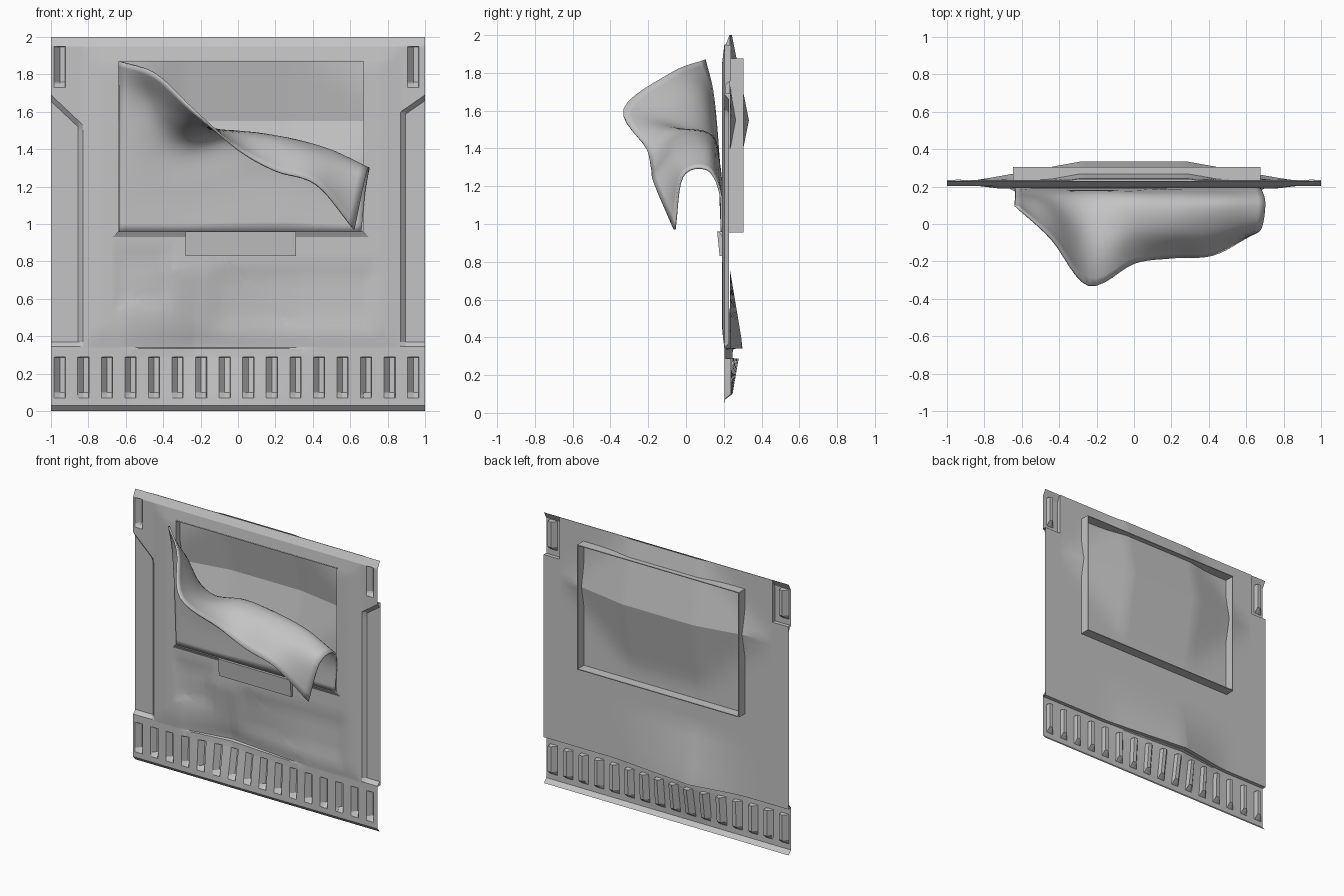
import bpy, bmesh, math
from mathutils import Vector

if "Cube" in bpy.data.objects:
    bpy.data.objects.remove(bpy.data.objects["Cube"])

grey = bpy.data.materials.new("worn grey metal")
grey.diffuse_color = (0.55, 0.55, 0.55, 1)
grey.use_nodes = True
grey.node_tree.nodes["Principled BSDF"].inputs["Base Color"].default_value = grey.diffuse_color

WX0, WX1, WZ0, WZ1 = -0.64, 0.67, 0.96, 1.87       # window opening
# slots: bottom row plus one in each top corner (x left, z bottom)
SLOTS = [(-0.983 + 0.126 * i, 0.07) for i in range(16)] + [(-0.983, 1.73), (0.907, 1.73)]
SW, SH = 0.06, 0.22
# side recesses: side, inner x, corner z, run, rise of the diagonal
SIDES = [(-1, 0.83, 1.53, 0.17, 0.16), (1, 0.87, 1.60, 0.13, 0.09)]


def clamp(v):
    return max(0.0, min(1.0, v))


def finish(name, bm, angle=30):
    me = bpy.data.meshes.new(name)
    bm.to_mesh(me)
    bm.free()
    me.materials.append(grey)
    ob = bpy.data.objects.new(name, me)
    bpy.context.collection.objects.link(ob)
    bpy.ops.object.select_all(action='DESELECT')
    ob.select_set(True)
    bpy.context.view_layer.objects.active = ob
    bpy.ops.object.shade_smooth_by_angle(angle=math.radians(angle))
    return ob


def cut_sheet(xs, zs, extra=()):
    """Flat 2 x 2 sheet cut along the given lines."""
    bm = bmesh.new()
    bm.faces.new([bm.verts.new((x, 0, z)) for x, z in ((-1, 0), (1, 0), (1, 2), (-1, 2))])
    planes = [((x, 0, 0), (1, 0, 0)) for x in xs] + [((0, 0, z), (0, 0, 1)) for z in zs]
    for co, no in planes + list(extra):
        bmesh.ops.bisect_plane(bm, geom=bm.verts[:] + bm.edges[:] + bm.faces[:],
                               plane_co=co, plane_no=no, dist=1e-5)
    return bm


def drop(bm, rule):
    out = []
    for f in bm.faces:
        c = f.calc_center_median()
        if rule(c.x, c.z):
            out.append(f)
    bmesh.ops.delete(bm, geom=out, context='FACES')


def low_dent(x, z):
    """Blow pushed backwards just above the slot row, torn at z 0.34."""
    dx = x + 0.23
    wx = clamp(1 - abs(dx) / (0.38 if dx < 0 else 0.65))
    if z > 0.338:
        return 0.065 * wx * clamp((0.75 - z) / 0.39)
    return 0.045 * wx * clamp((z - 0.05) / 0.25)


def box_ramp(x, z, x0, x1, z0, z1, w):
    return clamp(min(x - x0, x1 - x, z - z0, z1 - z) / w)


def front_y(x, z):
    y = 0.203 - 0.012 * box_ramp(x, z, -0.83, 0.87, 0.34, 1.95, 0.1)
    # pressed fields under the window
    y += 0.013 * box_ramp(x, z, -0.67, -0.33, 0.54, 0.88, 0.06)
    y += 0.013 * box_ramp(x, z, -0.16, 0.76, 0.41, 0.80, 0.08)
    # side recesses
    for s, xi, zc, run, rise in SIDES:
        d = min(s * x - xi, ((zc - z) * run + (s * x - xi) * rise) / math.hypot(run, rise), z - 0.345)
        y += (0.228 - y) * clamp(d / 0.025)
    # slots with sloped left and bottom walls
    for sx, sz in SLOTS:
        y += 0.035 * clamp(min((x - sx) / 0.03, (sx + SW - x) / 0.003,
                               (z - sz) / 0.03, (sz + SH - z) / 0.003))
    # bevelled top and bottom edges
    y += (0.23 - y) * max(clamp((z - 1.95) / 0.05), clamp((0.03 - z) / 0.03))
    return y + low_dent(x, z)


# front sheet
xs = [round(-0.95 + 0.1 * i, 3) for i in range(20)] + [WX0, WX1, -0.23]
zs = [0.03, 0.335, 0.341, 0.345, 0.37, 1.95] + [round(0.4 + 0.05 * i, 3) for i in range(31)] + [WZ0, WZ1]
for sx, sz in SLOTS:
    xs += [sx, sx + 0.03, sx + SW - 0.003, sx + SW]
for sz in (0.07, 1.73):
    zs += [sz, sz + 0.03, sz + SH - 0.003, sz + SH]
diag = []
for s, xi, zc, run, rise in SIDES:
    xs += [s * xi, s * (xi + 0.025)]
    n = Vector((s * rise, 0, -run)).normalized()
    for off in (0, 0.025):
        diag.append((Vector((s * xi, 0, zc)) + n * off, n))
bm = cut_sheet(sorted(set(xs)), sorted(set(zs)), diag)
drop(bm, lambda x, z: WX0 < x < WX1 and WZ0 < z < WZ1)
for v in bm.verts:
    v.co.y = front_y(v.co.x, v.co.z)
finish("front_panel", bm, 20)


# back sheet, bulging behind the window
def back_y(x, z):
    bulge = 0.333 - 0.18 * max(0, abs(x) - 0.29) - 0.2 * abs(z - 1.55)
    return max(0.234, bulge) + low_dent(x, z)


bm = cut_sheet([-0.87, 0.87, -0.29, 0.29, -0.23] + [-0.95 + 0.1 * i for i in range(20)],
               [0.341, 1.55, 1.69] + [0.4 + 0.07 * i for i in range(23)])
drop(bm, lambda x, z: z < 0.341 or (abs(x) > 0.87 and z > 1.69))
for v in bm.verts:
    v.co.y = back_y(v.co.x, v.co.z)
rim = [e for e in bm.edges if e.is_boundary and not all(abs(v.co.x) > 0.999 for v in e.verts)]
new = bmesh.ops.extrude_edge_only(bm, edges=rim)["geom"]
for v in new:
    if isinstance(v, bmesh.types.BMVert):
        v.co.y -= 0.028 if v.co.z < 1.99 else 0.004
bmesh.ops.reverse_faces(bm, faces=bm.faces[:])
bmesh.ops.recalc_face_normals(bm, faces=bm.faces[:])
finish("back_panel", bm, 20)


def box(bm, x0, x1, y0, y1, z0, z1):
    m = bmesh.ops.create_cube(bm, size=1)["verts"]
    for v in m:
        v.co = ((x0 + x1) / 2 + v.co.x * (x1 - x0), (y0 + y1) / 2 + v.co.y * (y1 - y0),
                (z0 + z1) / 2 + v.co.z * (z1 - z0))
    return m


# window frame walls
bm = bmesh.new()
T = 0.006
for x in (WX0 - T, WX1):
    box(bm, x, x + T, 0.192, 0.305, WZ0 - T, WZ1 + T)
for z in (WZ0 - T, WZ1):
    box(bm, WX0, WX1, 0.192, 0.305, z, z + T)
finish("window_frame", bm)

# sill lips sloping under the window, and the bent tab between them
bm = bmesh.new()
for x0, x1, e0, e1 in ((WX0, -0.28, -0.03, 0), (0.31, WX1, 0, 0.03)):
    for v in box(bm, x0, x1, 0.175, 0.2, 0.93, 0.96):
        if v.co.z < 0.94:
            v.co.x += e0 if v.co.x < (x0 + x1) / 2 else e1
            if v.co.y < 0.18:
                v.co.y = 0.192
for v in box(bm, -0.28, 0.31, 0.165, 0.2, 0.83, 0.96):
    if v.co.y < 0.18 and v.co.z < 0.9:
        v.co.y = 0.178
finish("window_sill", bm)

# torn cover: attached at left and bottom, folded forward over the window.
# each row is one cross-section from the bottom, over the crest, to the free edge
SECTIONS = [
    [(-0.635, .19, .96), (-0.635, .18, 1.2), (-0.635, .165, 1.45), (-0.635, .14, 1.7), (-0.635, .10, 1.87)],
    [(-0.48, .19, .96), (-0.48, .18, 1.2), (-0.48, .15, 1.45), (-0.46, .08, 1.66), (-0.44, -.08, 1.80)],
    [(-0.27, .19, .96), (-0.27, .18, 1.2), (-0.26, .14, 1.42), (-0.25, -.08, 1.53), (-0.24, -.33, 1.61)],
    [(-0.03, .19, .96), (-0.03, .18, 1.25), (-0.03, .14, 1.46), (-0.02, -.03, 1.49), (0.0, -.21, 1.40)],
    [(0.22, .19, .96), (0.22, .18, 1.28), (0.22, .12, 1.45), (0.21, -.04, 1.44), (0.20, -.18, 1.285)],
    [(0.48, .19, .96), (0.48, .18, 1.2), (0.48, .12, 1.39), (0.45, -.04, 1.36), (0.42, -.165, 1.21)],
    [(0.66, .19, .96), (0.68, .18, 1.17), (0.70, .11, 1.29), (0.68, -.02, 1.25), (0.62, -.06, 0.97)],
]


def spline(pts, n):
    """Catmull-Rom curve through the points."""
    p = [2 * pts[0] - pts[1]] + pts + [2 * pts[-1] - pts[-2]]
    out = []
    for i in range(1, len(p) - 2):
        a, b, c, d = p[i - 1:i + 3]
        for k in range(n):
            t = k / n
            out.append(0.5 * (2 * b + (c - a) * t + (2 * a - 5 * b + 4 * c - d) * t * t
                              + (3 * b - a - 3 * c + d) * t ** 3))
    return out + [pts[-1]]


rows = [spline([Vector(p) for p in s], 6) for s in SECTIONS]
cols = [spline(list(c), 6) for c in zip(*rows)]
bm = bmesh.new()
grid = [[bm.verts.new(p) for p in c] for c in cols]
for a, b in zip(grid, grid[1:]):
    for i in range(len(a) - 1):
        bm.faces.new((a[i], a[i + 1], b[i + 1], b[i]))
bmesh.ops.recalc_face_normals(bm, faces=bm.faces[:])
cover = finish("torn_cover", bm, 40)
mod = cover.modifiers.new("thickness", 'SOLIDIFY')
mod.thickness = 0.012
mod.offset = 0
